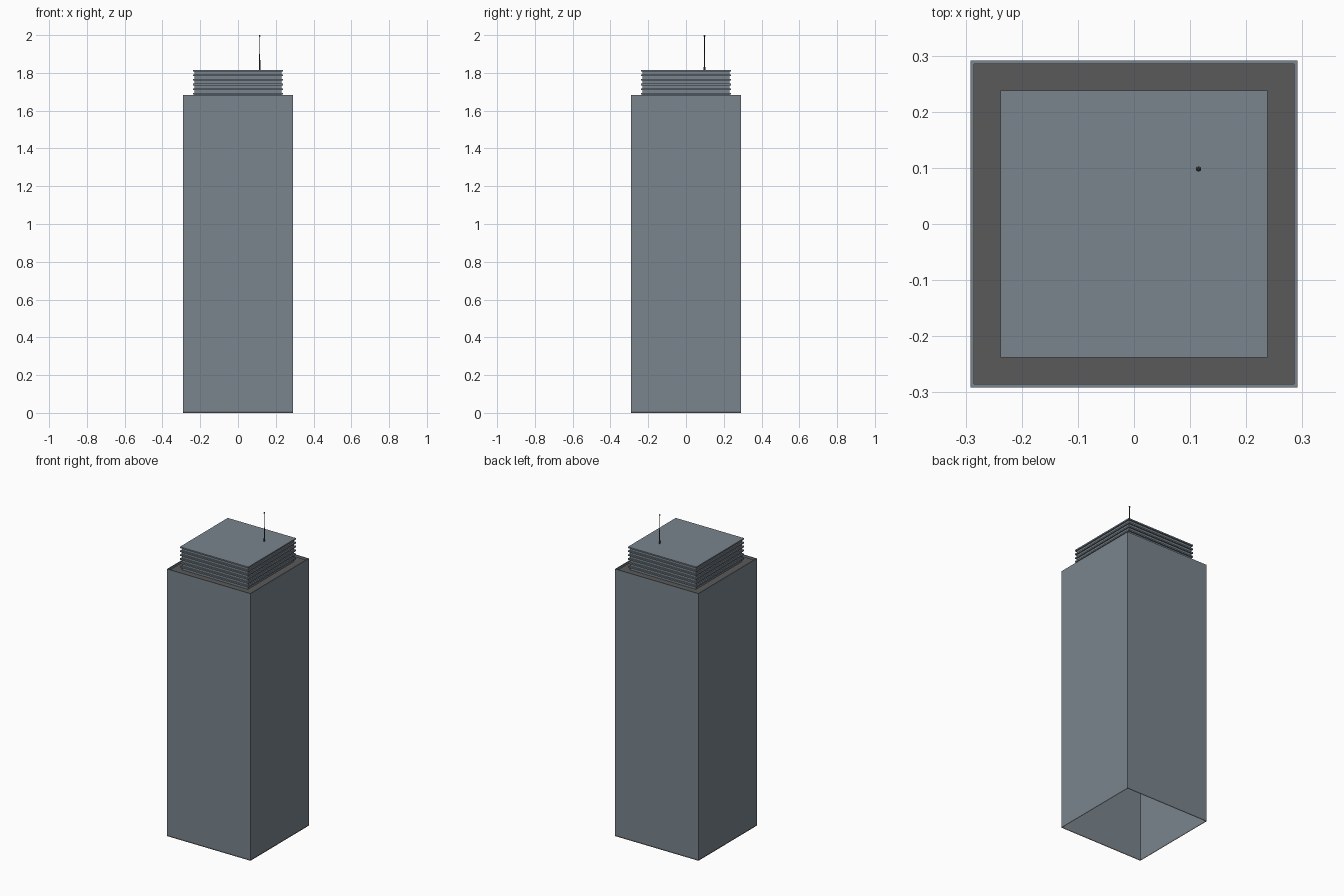
import bpy, bmesh, math

if "Cube" in bpy.data.objects:
    bpy.data.objects.remove(bpy.data.objects["Cube"])


def material(name, rgb):
    m = bpy.data.materials.new(name)
    m.diffuse_color = (*rgb, 1)
    m.use_nodes = True
    m.node_tree.nodes["Principled BSDF"].inputs["Base Color"].default_value = m.diffuse_color
    return m


GLASS = material("blue_grey_facade", (0.195, 0.235, 0.270))
ROOF = material("dark_grey_roof", (0.103, 0.101, 0.102))
METAL = material("dark_mast_metal", (0.06, 0.06, 0.065))


def loft(name, profile, sides, mats, rule=None, centre=(0, 0), cap=True):
    """Stack rings of (radius or half width, z); optionally cap the last ring."""
    bm = bmesh.new()
    k = math.sqrt(2) if sides == 4 else 1
    rings = []
    for r, z in profile:
        rings.append([bm.verts.new((
            centre[0] + k * r * math.cos(math.tau * (i + 0.5) / sides),
            centre[1] + k * r * math.sin(math.tau * (i + 0.5) / sides), z))
            for i in range(sides)])
    for n, (a, b) in enumerate(zip(rings, rings[1:])):
        for i in range(sides):
            j = (i + 1) % sides
            f = bm.faces.new((a[i], a[j], b[j], b[i]))
            f.material_index = rule(n) if rule else 0
    if cap:
        f = bm.faces.new(rings[-1])
        f.material_index = rule(len(rings) - 1) if rule else 0
    me = bpy.data.meshes.new(name)
    bm.to_mesh(me)
    bm.free()
    for m in mats:
        me.materials.append(m)
    ob = bpy.data.objects.new(name, me)
    bpy.context.collection.objects.link(ob)
    return ob


# Hollow shaft, open below, with dark foot strip, thin parapet and sunken roof
loft("tower_shaft",
     [(0.291, 0), (0.291, 0.008), (0.291, 1.682), (0.285, 1.682), (0.285, 1.670)],
     4, [GLASS, ROOF], lambda n: 1 if n in (0, 4) else 0)

# Set-back crown with projecting horizontal fins
LEVELS, Z0, Z1 = 6, 1.670, 1.816
pitch = (Z1 - Z0) / LEVELS
crown = []
for i in range(LEVELS):
    z = Z0 + i * pitch
    crown += [(0.230, z), (0.230, z + pitch * 0.65),
              (0.238, z + pitch * 0.65), (0.238, z + pitch)]
loft("crown", crown, 4, [GLASS])

# Antenna: foot, tapering mast and tip light
loft("antenna_mast",
     [(0.005, 1.816), (0.005, 1.83), (0.0035, 1.83), (0.003, 1.90),
      (0.002, 1.905), (0.002, 1.992), (0.005, 1.994), (0.005, 1.998), (0.002, 2.0)],
     6, [METAL], centre=(0.115, 0.098))
